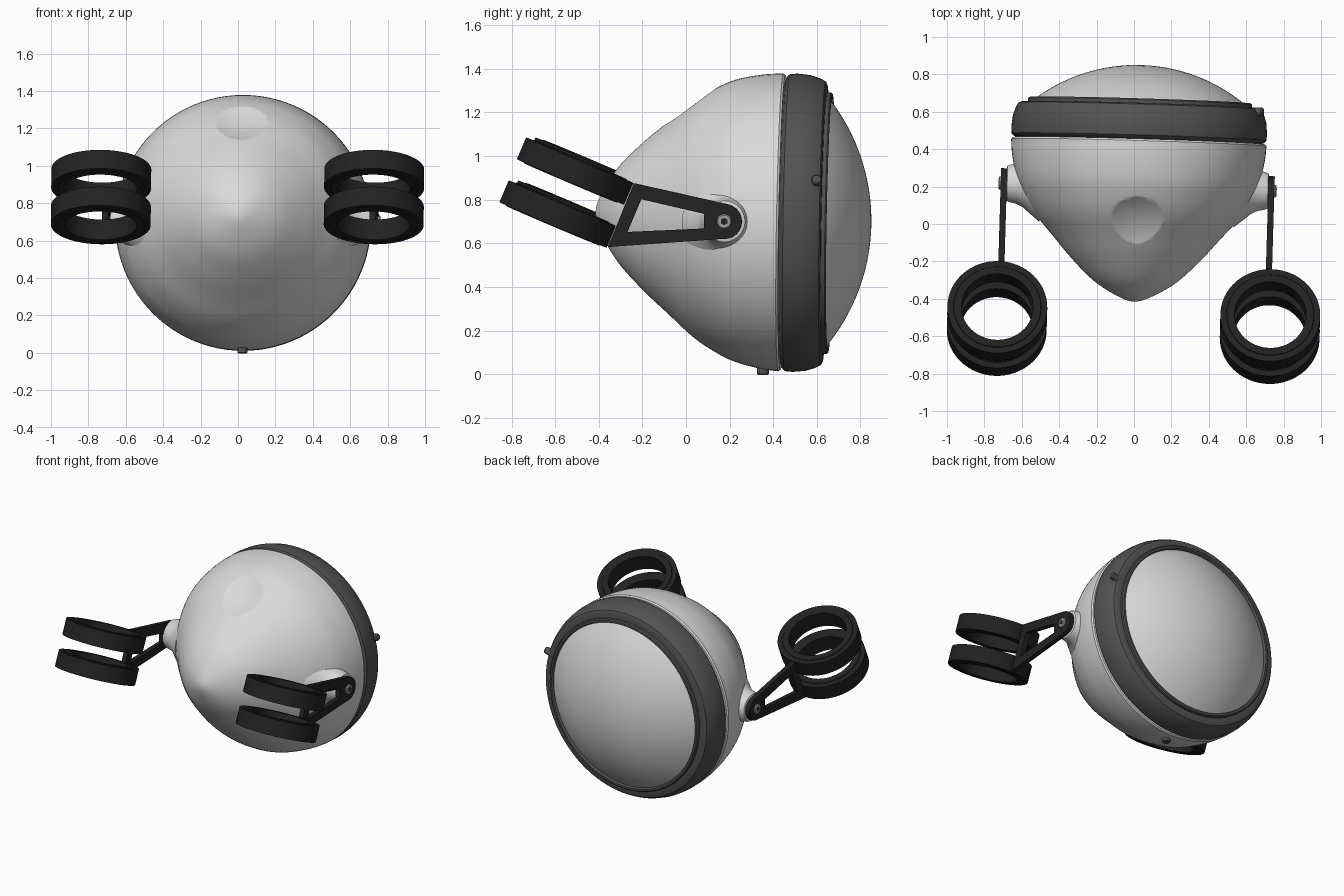
import bpy, bmesh, math
from mathutils import Matrix, Vector

if "Cube" in bpy.data.objects:
    bpy.data.objects.remove(bpy.data.objects["Cube"])


def material(name, v):
    m = bpy.data.materials.new(name)
    m.diffuse_color = (v, v, v, 1)
    m.use_nodes = True
    m.node_tree.nodes["Principled BSDF"].inputs["Base Color"].default_value = m.diffuse_color
    return m


WHITE = material("shell white", 0.70)
LENS = material("lens white", 0.68)
GREY = material("dark grey", 0.085)
BLACK = material("black", 0.016)
STEEL = material("steel grey", 0.35)

# The lamp is turned slightly sideways, and its body nods slightly down
YAW = Matrix.Translation((0.013, 0, 0)) @ Matrix.Rotation(math.radians(-1.7), 4, 'Z')
BODY = YAW @ Matrix.Translation((0, 0, 0.703)) @ Matrix.Rotation(math.radians(-1), 4, 'X')
ALONG_Y = Matrix.Rotation(math.radians(-90), 4, 'X')


def finish(bm, name, mat, matrix, angle=30):
    bmesh.ops.remove_doubles(bm, verts=bm.verts, dist=1e-5)
    bmesh.ops.recalc_face_normals(bm, faces=bm.faces)
    me = bpy.data.meshes.new(name)
    bm.to_mesh(me)
    bm.free()
    me.transform(matrix)
    me.materials.append(mat)
    me.shade_smooth()
    me.set_sharp_from_angle(angle=math.radians(angle))
    ob = bpy.data.objects.new(name, me)
    bpy.context.collection.objects.link(ob)
    return ob


def lathe(name, profile, mat, matrix, n=96, closed=False):
    """Revolve (radius, height) points about local z."""
    bm = bmesh.new()
    rows = []
    for r, h in profile:
        rows.append([bm.verts.new((r * math.cos(2 * math.pi * i / n),
                                   r * math.sin(2 * math.pi * i / n), h))
                     for i in range(n)] if r > 1e-6 else [bm.verts.new((0, 0, h))] * n)
    pairs = list(zip(rows, rows[1:])) + ([(rows[-1], rows[0])] if closed else [])
    for a, b in pairs:
        for i in range(n):
            j = (i + 1) % n
            quad = list(dict.fromkeys((a[i], a[j], b[j], b[i])))
            if len(quad) > 2:
                bm.faces.new(quad)
    return finish(bm, name, mat, matrix)


def smooth_path(pts, steps=5):
    """Catmull-Rom curve through the points."""
    p = [Vector(q) for q in pts]
    p = [Vector((-p[1].x, p[1].y))] + p + [2 * p[-1] - p[-2]]
    out = []
    for a, b, c, d in zip(p, p[1:], p[2:], p[3:]):
        for k in range(steps):
            t = k / steps
            out.append(0.5 * (2 * b + (c - a) * t + (2 * a - 5 * b + 4 * c - d) * t * t
                              + (3 * b - a - 3 * c + d) * t ** 3))
    return [tuple(q) for q in out] + [pts[-1]]


# Bowl-shaped shell, its tip lifted a little
bowl = smooth_path([(0, -.415), (.09, -.388), (.22, -.31), (.345, -.19), (.45, -.07),
                    (.545, .04), (.605, .135), (.648, .23), (.675, .35), (.683, .435)])
shell = lathe("lamp_shell", bowl + [(.676, .445), (0, .445)], WHITE, BODY @ ALONG_Y)
for v in shell.data.vertices:
    v.co.z += 0.03 * max(0, (0.44 - v.co.y) / 0.85)

# Shallow round dimple on top of the shell
bm = bmesh.new()
bmesh.ops.create_uvsphere(bm, u_segments=96, v_segments=64, radius=.56)
cutter = finish(bm, "dimple_cutter", WHITE,
                Matrix.Translation(Vector((.01, .002, 1.213)) + .54 * Vector((0, -.54, .84))))
cutter.hide_render = True
cutter.hide_viewport = True
cut = shell.modifiers.new("dimple", 'BOOLEAN')
cut.operation = 'DIFFERENCE'
cut.object = cutter
cut.solver = 'EXACT'

# Rim ring with its inner lip
lathe("rim", [(.63, .44), (.668, .452), (.681, .465), (.684, .50), (.678, .56), (.664, .605),
              (.650, .63), (.635, .637), (.600, .638), (.600, .655), (.593, .662),
              (.580, .662), (.574, .652), (.574, .60)], GREY, BODY @ ALONG_Y, closed=True)

# Domed lens
R, sag = 0.909, 0.205
edge = math.asin(0.575 / R)
lathe("lens", [(R * math.sin(edge * k / 16), .85 - R + R * math.cos(edge * k / 16))
               for k in range(17)] + [(.575, .60), (0, .60)], LENS, BODY @ ALONG_Y)

# Rim clip screw on the right, drain screw underneath
turn = Matrix.Rotation(math.radians(90 - 17), 4, 'Y')
lathe("rim_screw", [(0, .60), (.024, .60), (.024, .682), (.018, .69), (0, .69)], GREY,
      BODY @ Matrix.Translation((0, .615, 0)) @ turn, 24)
lathe("drain_screw", [(0, .64), (.027, .64), (.027, .695), (.02, .701), (0, .701)], GREY,
      BODY @ Matrix.Translation((0, .365, 0)) @ Matrix.Rotation(math.pi, 4, 'X'), 24)


def plate(name, loops, x0, x1, mat, matrix):
    """Flat (y, z) outline with holes, thickened from x0 to x1."""
    cu = bpy.data.curves.new(name, 'CURVE')
    cu.dimensions = '2D'
    cu.fill_mode = 'BOTH'
    cu.extrude = (x1 - x0) / 2
    for pts in loops:
        sp = cu.splines.new('POLY')
        sp.points.add(len(pts) - 1)
        for p, q in zip(sp.points, pts):
            p.co = (*q, 0, 1)
        sp.use_cyclic_u = True
    tmp = bpy.data.objects.new(name, cu)
    bpy.context.collection.objects.link(tmp)
    dg = bpy.context.evaluated_depsgraph_get()
    me = bpy.data.meshes.new_from_object(tmp.evaluated_get(dg))
    bm = bmesh.new()
    bm.from_mesh(me)
    bpy.data.objects.remove(tmp)
    bpy.data.meshes.remove(me)
    bpy.data.curves.remove(cu)
    to_yz = Matrix(((0, 0, 1, (x0 + x1) / 2), (1, 0, 0, 0), (0, 1, 0, 0), (0, 0, 0, 1)))
    return finish(bm, name, mat, matrix @ to_yz)


PY, PZ = .197, .70          # bracket pivot
arc = [(PY + .08 * math.cos(math.radians(a)), PZ + .08 * math.sin(math.radians(a)))
       for a in range(-94, 80, 8)]
outline = arc + [(PY + .017, PZ + .079), (-.218, .876), (-.336, .583)]
hole = [(-.184, .802), (.105, .735), (.105, .668), (-.248, .652)]

for s, side in ((1, "right"), (-1, "left")):
    M = YAW @ Matrix.Scale(s, 4, (1, 0, 0))
    out = M @ Matrix.Translation((0, PY, PZ)) @ Matrix.Rotation(math.radians(90), 4, 'Y')
    # Flared boss on the shell
    lathe(side + "_boss", [(0, .48), (.20, .52), (.155, .575), (.125, .61), (.108, .645),
                           (.101, .68), (.094, .697), (.088, .70), (0, .70)], WHITE, out, 48)
    # Triangular bracket arm
    plate(side + "_bracket", [outline, hole], .699, .732, BLACK, M)
    # Bolt with hexagon socket
    lathe(side + "_bolt", [(0, .71), (.034, .71), (.034, .738), (.029, .743), (0, .743)],
          STEEL, out, 32)
    lathe(side + "_bolt_socket", [(0, .735), (.017, .735), (.017, .7445), (0, .7445)],
          BLACK, out, 6)
    # Two tilted fork clamps
    for y, z, label in ((-.487, .931, "upper"), (-.567, .734, "lower")):
        tilt = Matrix.Translation((.73, y, z)) @ Matrix.Rotation(math.radians(-23), 4, 'X')
        lathe(f"{side}_{label}_clamp",
              [(.267, -.054), (.267, .054), (.235, .054), (.232, .058), (.192, .058),
               (.192, -.058), (.232, -.058), (.235, -.054)], BLACK, M @ tilt, 64, closed=True)
